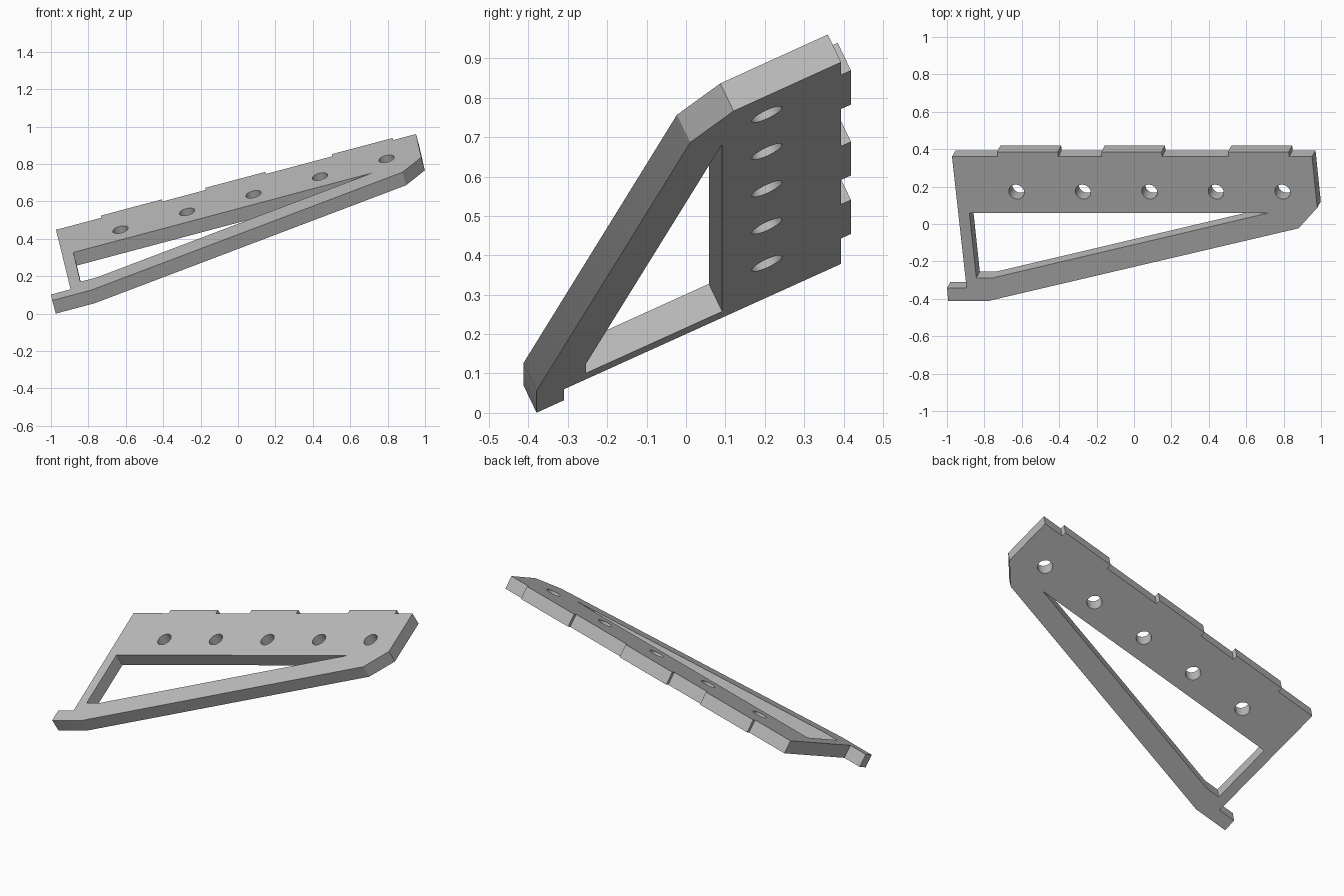
import bpy, bmesh, math
from mathutils import Vector

cube = bpy.data.objects.get("Cube")
if cube:
    bpy.data.objects.remove(cube, do_unlink=True)

# Plain grey material
grey = bpy.data.materials.new("grey")
grey.use_nodes = True
grey.diffuse_color = (0.5, 0.5, 0.5, 1)
grey.node_tree.nodes["Principled BSDF"].inputs["Base Color"].default_value = grey.diffuse_color

# Tilted plane of the upper face
SLOPE_X, SLOPE_Y = 0.266, 0.482
normal = Vector((-SLOPE_X, -SLOPE_Y, 1)).normalized()
along = Vector((1, 0, SLOPE_X)).normalized()
across = normal.cross(along)
THICKNESS = 0.08


def on_plane(x, y):
    return Vector((x, y, 0.07 + SLOPE_X * (x + 0.995) + SLOPE_Y * (y + 0.413)))


def add_loop(bm, points):
    verts = [bm.verts.new(p) for p in points]
    for i, v in enumerate(verts):
        bm.edges.new((v, verts[(i + 1) % len(verts)]))


# Outer outline with three tabs on the back edge
BACK, TAB = 0.36, 0.385
outline = [(-0.973, BACK)]
for left, right in ((-0.73, -0.405), (-0.172, 0.15), (0.505, 0.83)):
    outline += [(left, BACK), (left - 0.003, TAB), (right - 0.003, TAB), (right, BACK)]
outline += [(0.952, BACK), (0.98, 0.087), (0.88, -0.023), (-0.785, -0.413),
            (-0.993, -0.413), (-1.0, -0.343), (-0.895, -0.343)]

# Triangular window
window = [(-0.88, 0.058), (0.716, 0.058), (-0.755, -0.288), (-0.843, -0.288)]

bm = bmesh.new()
add_loop(bm, [on_plane(*p) for p in outline])
add_loop(bm, [on_plane(*p) for p in window])

# Row of round holes
for i in range(5):
    centre = on_plane(-0.628 + 0.3555 * i, 0.172)
    add_loop(bm, [centre + 0.0425 * (along * math.cos(t) + across * math.sin(t))
                  for t in (math.tau * k / 32 for k in range(32))])

# Fill the face and give it thickness
bmesh.ops.triangle_fill(bm, use_beauty=True, edges=bm.edges[:], normal=normal)
extruded = bmesh.ops.extrude_face_region(bm, geom=bm.faces[:], use_keep_orig=True)
moved = [g for g in extruded["geom"] if isinstance(g, bmesh.types.BMVert)]
bmesh.ops.translate(bm, verts=moved, vec=-normal * THICKNESS)
bmesh.ops.recalc_face_normals(bm, faces=bm.faces[:])

mesh = bpy.data.meshes.new("bracket_plate")
bm.to_mesh(mesh)
bm.free()
mesh.materials.append(grey)
plate = bpy.data.objects.new("bracket_plate", mesh)
bpy.context.collection.objects.link(plate)

bpy.ops.object.select_all(action='DESELECT')
plate.select_set(True)
bpy.context.view_layer.objects.active = plate
bpy.ops.object.shade_smooth_by_angle()
